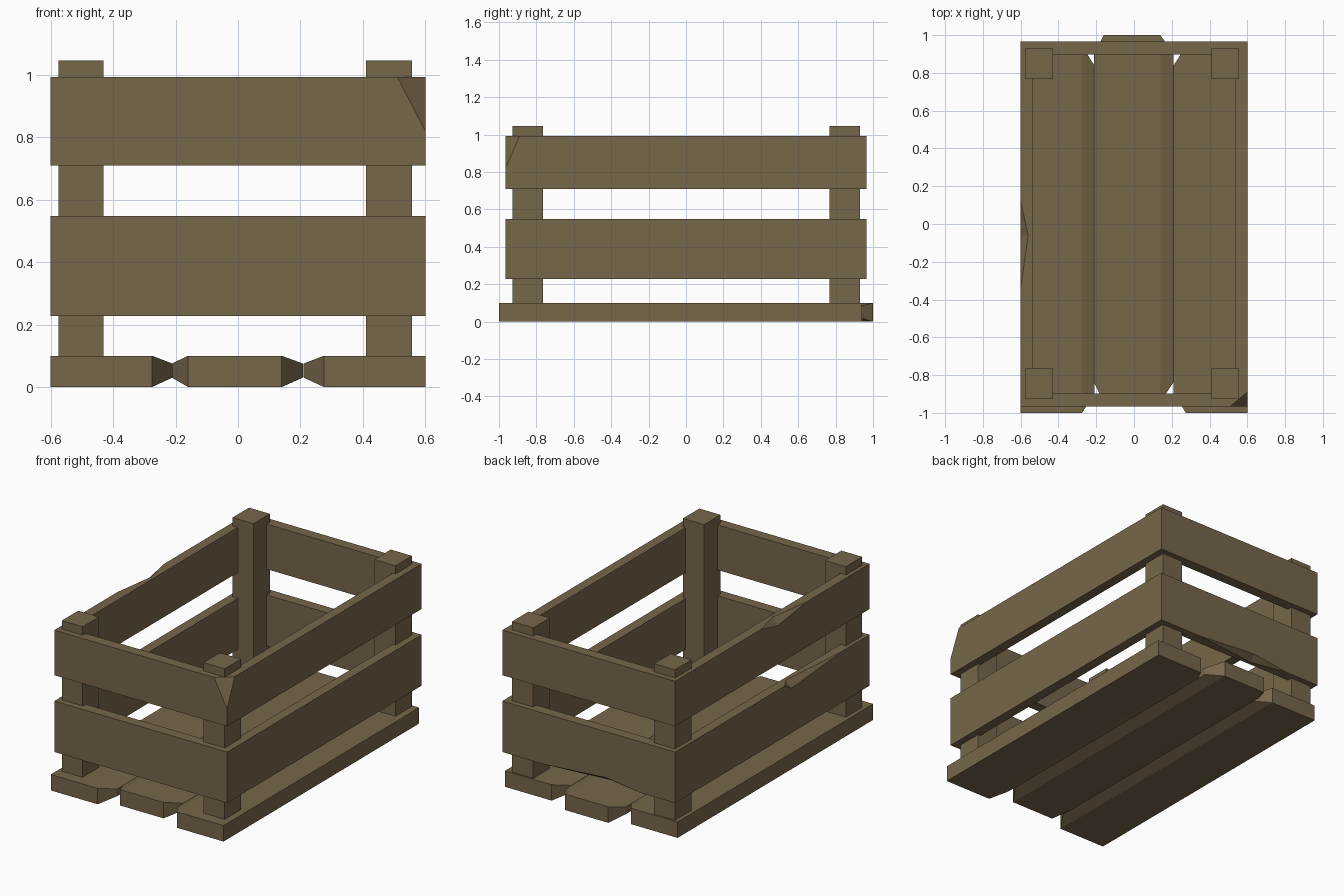
import bpy, bmesh
from mathutils import Vector

if "Cube" in bpy.data.objects:
    bpy.data.objects.remove(bpy.data.objects["Cube"])

wood = bpy.data.materials.new("weathered brown wood")
wood.diffuse_color = (0.185, 0.135, 0.07, 1)
wood.use_nodes = True
wood.node_tree.nodes["Principled BSDF"].inputs["Base Color"].default_value = wood.diffuse_color


def finish(name, bm, helper=False):
    bmesh.ops.recalc_face_normals(bm, faces=bm.faces)
    me = bpy.data.meshes.new(name)
    bm.to_mesh(me)
    bm.free()
    me.materials.append(wood)
    ob = bpy.data.objects.new(name, me)
    bpy.context.collection.objects.link(ob)
    ob.hide_render = helper
    return ob


def hull(name, points, helper=False):
    bm = bmesh.new()
    for p in points:
        bm.verts.new(p)
    bmesh.ops.convex_hull(bm, input=bm.verts)
    bmesh.ops.dissolve_limit(bm, angle_limit=0.002, verts=bm.verts, edges=bm.edges)
    return finish(name, bm, helper)


def box_points(x0, x1, y0, y1, z0, z1):
    return [(x, y, z) for x in (x0, x1) for y in (y0, y1) for z in (z0, z1)]


# Floor boards: worn long edges taper to a thin tip, set in from the ends
def floor_board(name, y0, y1, flat, tips):
    pts = box_points(*flat, y0, y1, 0, 0.1)
    for tip in tips:
        pts += box_points(tip, tip, y0 + 0.1, y1 - 0.1, 0.03, 0.075)
    hull(name, pts)


floor_board("left_floor_board", -1, 0.94, (-0.6, -0.275), [-0.21])
floor_board("right_floor_board", -1, 0.94, (0.275, 0.6), [0.21])
floor_board("middle_floor_board", -0.94, 1, (-0.16, 0.14), [-0.212, 0.208])

# Corner posts
for side, (x0, x1) in (("left", (-0.575, -0.43)), ("right", (0.41, 0.557))):
    for end, (y0, y1) in (("front", (-0.927, -0.765)), ("back", (0.767, 0.93))):
        hull(f"{end}_{side}_post", box_points(x0, x1, y0, y1, 0.09, 1.045))


# Slat rings: four mitred planks around the posts
def slat_ring(name, z0, z1):
    bm = bmesh.new()
    loops = []
    for x, y in ((0.6, 0.965), (0.538, 0.898)):
        for z in (z0, z1):
            loops.append([bm.verts.new((sx * x, sy * y, z))
                          for sx, sy in ((-1, -1), (1, -1), (1, 1), (-1, 1))])
    ob, ot, ib, it = loops
    for a, b in ((ob, ot), (ot, it), (it, ib), (ib, ob)):
        for i in range(4):
            j = (i + 1) % 4
            bm.faces.new((a[i], a[j], b[j], b[i]))
    return finish(name, bm)


# Chips: a wedge through the given points, extended outward past the edge
def chip(ring, points, outside):
    cutter = hull(ring.name + "_chip_cutter", points + [outside], True)
    mod = ring.modifiers.new("chip", 'BOOLEAN')
    mod.operation = 'DIFFERENCE'
    mod.solver = 'EXACT'
    mod.object = cutter
    cutter.hide_viewport = False
    bpy.context.view_layer.objects.active = ring
    bpy.ops.object.modifier_apply(modifier=mod.name)
    bpy.data.objects.remove(cutter)


upper = slat_ring("upper_slats", 0.71, 0.993)
lower = slat_ring("lower_slats", 0.228, 0.548)

# Broken front right corner
chip(upper, [(0.51, -0.965, 0.993), (0.6, -0.965, 0.82), (0.6, -0.89, 0.993)],
     (0.7, -1.065, 1.09))
# Nicks along the top edges of the left side
for ring, z, a, mid, b in ((upper, 0.993, 0.12, -0.06, -0.34),
                           (lower, 0.548, -0.12, -0.19, -0.68)):
    chip(ring, [(-0.6, a, z), (-0.6, b, z), (-0.56, mid, z), (-0.6, mid, z - 0.04)],
         (-0.7, (a + b) / 2, z + 0.1))
# Nick along the bottom edge of the back
chip(lower, [(0.31, 0.965, 0.228), (-0.36, 0.965, 0.228), (-0.12, 0.92, 0.228),
             (-0.12, 0.965, 0.26)], (0, 1.065, 0.13))
